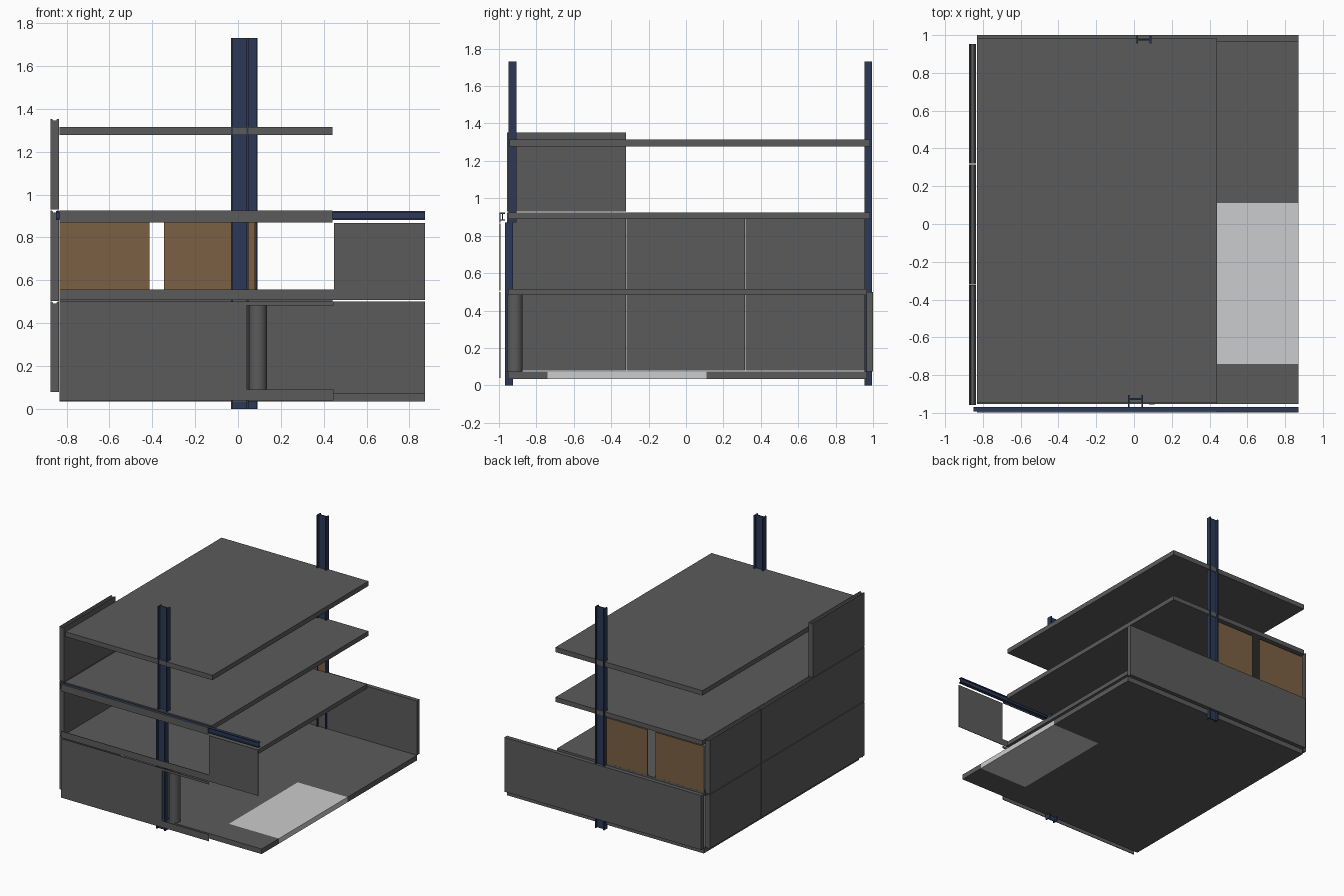
import bpy, bmesh

if "Cube" in bpy.data.objects:
    bpy.data.objects.remove(bpy.data.objects["Cube"])


def mat(name, rgb):
    m = bpy.data.materials.new(name)
    m.diffuse_color = (*rgb, 1)
    m.use_nodes = True
    m.node_tree.nodes["Principled BSDF"].inputs["Base Color"].default_value = m.diffuse_color
    return m


GREY = mat("dark_grey", (0.105, 0.105, 0.105))
BLUE = mat("steel_blue", (0.025, 0.042, 0.095))
WOOD = mat("brown_panel", (0.2, 0.118, 0.058))
PALE = mat("pale_grey", (0.6, 0.605, 0.61))


def prism(name, pts, axis, lo, hi, material):
    """Extrude a 2D outline along an axis (0 = x, 1 = y, 2 = z)."""
    def place(p, t):
        c = list(p)
        c.insert(axis, t)
        return c
    bm = bmesh.new()
    f = bm.faces.new([bm.verts.new(place(p, lo)) for p in pts])
    r = bmesh.ops.extrude_face_region(bm, geom=[f])
    d = [0, 0, 0]
    d[axis] = hi - lo
    bmesh.ops.translate(bm, vec=d, verts=[v for v in r["geom"] if isinstance(v, bmesh.types.BMVert)])
    bmesh.ops.recalc_face_normals(bm, faces=bm.faces)
    me = bpy.data.meshes.new(name)
    bm.to_mesh(me)
    bm.free()
    me.materials.append(material)
    ob = bpy.data.objects.new(name, me)
    bpy.context.collection.objects.link(ob)
    return ob


def box(name, x, y, z, material):
    pts = [(x[0], y[0]), (x[1], y[0]), (x[1], y[1]), (x[0], y[1])]
    return prism(name, pts, 2, z[0], z[1], material)


def h_profile(cx, cy, w, d, t):
    """H outline: flanges at both ends of the first axis, web between."""
    a, b, i, s = w / 2, d / 2, w / 2 - t, t / 2
    q = [(-a, -b), (-i, -b), (-i, -s), (i, -s), (i, -b), (a, -b),
         (a, b), (i, b), (i, s), (-i, s), (-i, b), (-a, b)]
    return [(cx + u, cy + v) for u, v in q]


# Ground floor, with a pale bay on the right
FLOOR = (0.035, 0.075)
box("ground_slab", (-0.832, 0.44), (-0.953, 0.968), FLOOR, GREY)
box("ground_slab_front", (0.44, 0.872), (-0.953, -0.74), FLOOR, GREY)
box("ground_slab_back", (0.44, 0.872), (0.11, 0.968), FLOOR, GREY)
box("pale_floor_bay", (0.44, 0.872), (-0.74, 0.11), FLOOR, PALE)

# Upper slabs
for name, z, y in (("first_floor_slab", (0.482, 0.516), (-0.953, 0.968)),
                   ("second_floor_slab", (0.888, 0.924), (-0.953, 0.985)),
                   ("roof_slab", (1.277, 1.315), (-0.944, 0.985))):
    box(name, (-0.832, 0.44), y, z, GREY)

# Steel H columns
prism("front_column_lower", h_profile(0.008, -0.947, 0.08, 0.042, 0.009), 2, 0, 0.87, BLUE)
prism("front_column_upper", h_profile(0.008, -0.927, 0.08, 0.042, 0.009), 2, 0.87, 1.73, BLUE)
prism("back_column", h_profile(0.052, 0.975, 0.08, 0.04, 0.009), 2, 0, 1.73, BLUE)

# Edge beam along the front: profile in (y, z), flanges top and bottom
beam = [(v, u) for u, v in h_profile(0.902, -0.981, 0.043, 0.024, 0.007)]
prism("front_edge_beam", beam, 0, -0.85, 0.872, BLUE)

# Thin front cladding sheets with openings
Y0, Y1 = -0.997, -0.993
prism("front_cladding_lower",
      [(-0.832, 0.038), (0.445, 0.038), (0.445, 0.09), (0.042, 0.09),
       (0.042, 0.482), (0.445, 0.482), (0.445, 0.5), (-0.832, 0.5)], 1, Y0, Y1, GREY)
prism("front_cladding_upper",
      [(-0.832, 0.507), (0.872, 0.507), (0.872, 0.866), (0.448, 0.866),
       (0.448, 0.558), (-0.832, 0.558)], 1, Y0, Y1, GREY)
box("front_cladding_fascia", (-0.832, 0.44), (Y0, Y1), (0.87, 0.925), GREY)

# Round duct behind the front opening
bpy.ops.mesh.primitive_cylinder_add(vertices=32, radius=0.042, depth=0.407,
                                    location=(0.093, -0.915, 0.2785))
duct = bpy.context.object
duct.name = "round_duct"
duct.data.materials.append(GREY)
bpy.ops.object.shade_smooth_by_angle()

# Left wall: three panels per storey, one at the top, grooved on the upper edge
for row, (z0, z1) in enumerate(((0.078, 0.5), (0.504, 0.925), (0.929, 1.353))):
    groove = [(-0.874, z0), (-0.836, z0), (-0.836, z1), (-0.843, z1),
              (-0.848, z1 - 0.008), (-0.862, z1 - 0.008), (-0.867, z1), (-0.874, z1)]
    for col in range(1 if row == 2 else 3):
        y = -0.957 + col * 0.638
        prism(f"left_wall_panel_{row}_{col}", groove, 1, y, y + 0.635, GREY)

# Low back wall and brown infill panels above it
box("back_wall", (-0.832, 0.872), (0.966, 1.0), (0.075, 0.5), GREY)
for i, x in enumerate(((-0.832, -0.412), (-0.345, 0.08))):
    box(f"brown_infill_{i}", x, (0.9605, 0.9675), (0.516, 0.872), WOOD)
